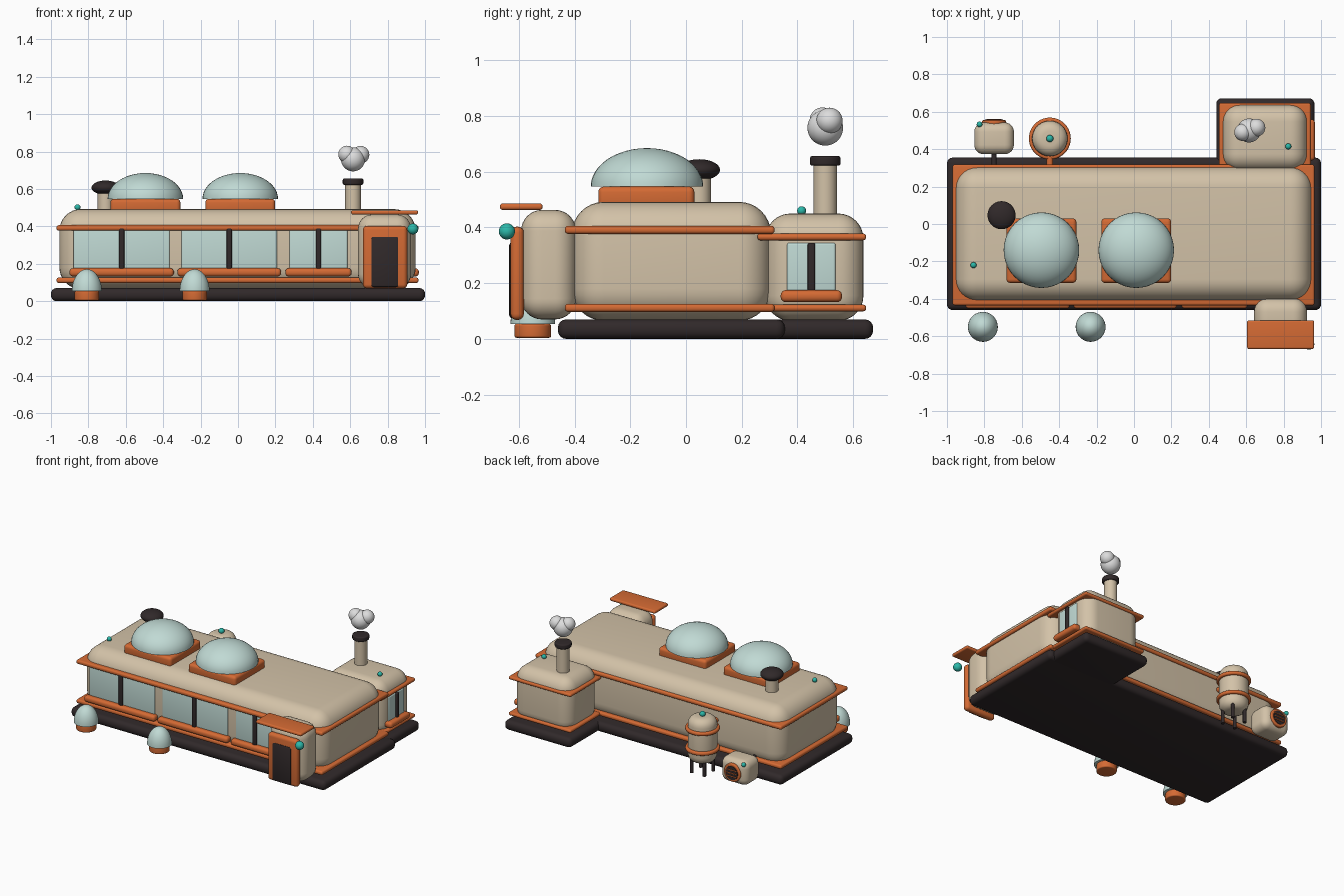
import bpy, bmesh, math
from mathutils import Matrix, Vector

if "Cube" in bpy.data.objects:
    bpy.data.objects.remove(bpy.data.objects["Cube"], do_unlink=True)


def material(name, rgb):
    m = bpy.data.materials.new(name)
    m.use_nodes = True
    m.diffuse_color = (*rgb, 1)
    m.node_tree.nodes["Principled BSDF"].inputs["Base Color"].default_value = (*rgb, 1)
    return m


CREAM = material("cream_shell", (0.65, 0.54, 0.39))
ORANGE = material("orange_trim", (0.66, 0.145, 0.034))
DARK = material("dark_rubber", (0.03, 0.022, 0.023))
GLASS = material("pale_glass", (0.53, 0.70, 0.66))
TEAL = material("teal_light", (0.025, 0.48, 0.40))
SMOKE = material("pale_smoke", (0.72, 0.72, 0.72))


def finish(name, bm, mat, loc):
    """Turn a bmesh into a smooth-shaded object that keeps sharp edges."""
    mesh = bpy.data.meshes.new(name)
    bmesh.ops.recalc_face_normals(bm, faces=bm.faces)
    bm.to_mesh(mesh)
    bm.free()
    mesh.materials.append(mat)
    obj = bpy.data.objects.new(name, mesh)
    obj.location = loc
    bpy.context.collection.objects.link(obj)
    bpy.ops.object.select_all(action='DESELECT')
    obj.select_set(True)
    bpy.context.view_layer.objects.active = obj
    bpy.ops.object.shade_smooth_by_angle(angle=math.radians(35))
    return obj


def box(name, mat, xs, ys, zs, round_by=0.01, segments=4):
    """Rounded box given by its extents on each axis."""
    lo, hi = Vector((xs[0], ys[0], zs[0])), Vector((xs[1], ys[1], zs[1]))
    bm = bmesh.new()
    bmesh.ops.create_cube(bm, size=1, matrix=Matrix.Diagonal((*(hi - lo), 1)))
    bmesh.ops.bevel(bm, geom=bm.edges[:], offset=round_by, segments=segments,
                    profile=0.5, affect='EDGES', clamp_overlap=True)
    return finish(name, bm, mat, (lo + hi) / 2)


def cylinder(name, mat, r, start, length, axis='Z', round_by=0.0, sides=40):
    """Cylinder from a start point along +Z or +Y with softened rims."""
    bm = bmesh.new()
    bmesh.ops.create_cone(bm, cap_ends=True, segments=sides, radius1=r, radius2=r,
                          depth=length, matrix=Matrix.Translation((0, 0, length / 2)))
    if round_by:
        rims = [e for e in bm.edges if abs(e.verts[0].co.z - e.verts[1].co.z) < 1e-5]
        bmesh.ops.bevel(bm, geom=rims, offset=round_by, segments=5,
                        profile=0.5, affect='EDGES')
    if axis == 'Y':
        bmesh.ops.rotate(bm, verts=bm.verts, matrix=Matrix.Rotation(-math.pi / 2, 3, 'X'))
    return finish(name, bm, mat, start)


def ball(name, mat, r, loc, height=None, half=False):
    """Sphere, ellipsoid, or closed upper half of one."""
    bm = bmesh.new()
    bmesh.ops.create_uvsphere(bm, u_segments=40, v_segments=24, radius=r)
    if half:
        cut = bmesh.ops.bisect_plane(bm, geom=bm.verts[:] + bm.edges[:] + bm.faces[:],
                                     plane_co=(0, 0, 0), plane_no=(0, 0, 1),
                                     clear_inner=True)
        rim = [e for e in bm.edges if e.is_boundary]
        bmesh.ops.contextual_create(bm, geom=rim)
    if height:
        bmesh.ops.scale(bm, verts=bm.verts, vec=(1, 1, height / r))
    return finish(name, bm, mat, loc)


# Ground slabs
box("main_base", DARK, (-1, 1), (-0.46, 0.355), (0, 0.07), 0.03)
box("wing_base", DARK, (0.44, 0.965), (0.1, 0.672), (0, 0.07), 0.03)

# Main hall and rear wing, each with two trim bands
box("main_body", CREAM, (-0.955, 0.95), (-0.41, 0.305), (0.065, 0.492), 0.115, 8)
box("wing_body", CREAM, (0.475, 0.925), (0.285, 0.637), (0.065, 0.45), 0.09, 8)
for label, z in (("lower", 0.097), ("upper", 0.377)):
    box(f"main_trim_{label}", ORANGE, (-0.97, 0.965), (-0.435, 0.318), (z, z + 0.029), 0.012)
for label, z in (("lower", 0.099), ("upper", 0.354)):
    box(f"wing_trim_{label}", ORANGE, (0.455, 0.945), (0.256, 0.647), (z, z + 0.024), 0.011)

# Front windows: glass, centre bar and sill
for i, (mid, half) in enumerate(((-0.622, 0.257), (-0.047, 0.255), (0.43, 0.155)), 1):
    box(f"front_glass_{i}", GLASS, (mid - half, mid + half), (-0.38, -0.42), (0.16, 0.385), 0.008)
    box(f"front_bar_{i}", DARK, (mid - 0.014, mid + 0.014), (-0.40, -0.435), (0.16, 0.393), 0.006)
    box(f"front_sill_{i}", ORANGE, (mid - half - 0.022, mid + half + 0.022),
        (-0.40, -0.452), (0.132, 0.176), 0.018)

# Wing side window
box("wing_glass", GLASS, (0.88, 0.932), (0.363, 0.537), (0.16, 0.345), 0.008)
box("wing_bar", DARK, (0.90, 0.945), (0.437, 0.463), (0.16, 0.345), 0.006)
box("wing_sill", ORANGE, (0.90, 0.967), (0.34, 0.56), (0.132, 0.175), 0.018)

# Roof skylights
for i, x in enumerate((-0.495, 0.012), 1):
    box(f"skylight_frame_{i}", ORANGE, (x - 0.187, x + 0.187), (-0.315, 0.03), (0.47, 0.547), 0.02)
    ball(f"skylight_dome_{i}", GLASS, 0.202, (x, -0.14, 0.547), 0.138, True)

# Roof vent
cylinder("vent_stem", CREAM, 0.042, (-0.708, 0.047, 0.45), 0.14)
ball("vent_cap", DARK, 0.075, (-0.708, 0.047, 0.607), 0.038)

# Chimney and smoke
cylinder("chimney", CREAM, 0.042, (0.615, 0.5, 0.40), 0.24)
cylinder("chimney_cap", DARK, 0.055, (0.615, 0.5, 0.622), 0.034, round_by=0.008)
for i, (x, y, z, r) in enumerate(((0.615, 0.5, 0.758, 0.064), (0.582, 0.49, 0.785, 0.046),
                                  (0.655, 0.515, 0.783, 0.047)), 1):
    ball(f"smoke_puff_{i}", SMOKE, r, (x, y, z))

# Entrance porch, door and canopy
box("porch", CREAM, (0.642, 0.925), (-0.592, -0.395), (0.07, 0.463), 0.075, 8)
box("door_frame", ORANGE, (0.668, 0.905), (-0.63, -0.582), (0.068, 0.403), 0.022)
door = box("door", DARK, (0.71, 0.86), (-0.636, -0.60), (0.073, 0.348), 0.015, 2)
box("canopy", ORANGE, (0.605, 0.963), (-0.668, -0.515), (0.463, 0.486), 0.01)

# Front lamps
for i, x in enumerate((-0.808, -0.232), 1):
    cylinder(f"lamp_base_{i}", ORANGE, 0.066, (x, -0.55, 0.004), 0.05, round_by=0.008)
    ball(f"lamp_dome_{i}", GLASS, 0.08, (x, -0.55, 0.053), 0.118, True)

# Rear storage tank
TX, TY = -0.45, 0.457
cylinder("tank", CREAM, 0.095, (TX, TY, 0.08), 0.32, round_by=0.055)
for i, z in enumerate((0.16, 0.30), 1):
    cylinder(f"tank_band_{i}", ORANGE, 0.112, (TX, TY, z), 0.026, round_by=0.011)
for i in range(4):
    a = math.pi / 4 + i * math.pi / 2
    cylinder(f"tank_leg_{i + 1}", DARK, 0.012,
             (TX + 0.07 * math.cos(a), TY + 0.07 * math.sin(a), 0), 0.14, sides=16)
cylinder("tank_pipe", ORANGE, 0.018, (TX, 0.29, 0.31), 0.1, 'Y', sides=20)

# Rear fan unit
FX, FZ = -0.748, 0.107
box("fan_housing", CREAM, (FX - 0.106, FX + 0.106), (0.373, 0.543), (0.02, 0.195), 0.05, 6)
cylinder("fan_ring", ORANGE, 0.064, (FX, 0.53, FZ), 0.025, 'Y', 0.007)
cylinder("fan_opening", DARK, 0.048, (FX, 0.54, FZ), 0.018, 'Y')
for i, dz in enumerate((-0.022, 0, 0.022), 1):
    box(f"fan_slat_{i}", ORANGE, (FX - 0.04, FX + 0.04), (0.55, 0.562),
        (FZ + dz - 0.003, FZ + dz + 0.003), 0.001, 1)
cylinder("fan_pipe", DARK, 0.013, (FX, 0.28, FZ + 0.02), 0.11, 'Y', sides=20)

# Signal lights
for name, r, loc in (("roof_light", 0.016, (-0.858, -0.22, 0.502)),
                     ("wing_light", 0.016, (0.825, 0.415, 0.46)),
                     ("door_light", 0.029, (0.935, -0.643, 0.386)),
                     ("tank_light", 0.019, (TX, TY, 0.41)),
                     ("fan_light", 0.015, (-0.826, 0.533, 0.178))):
    ball(name, TEAL, r, loc)
